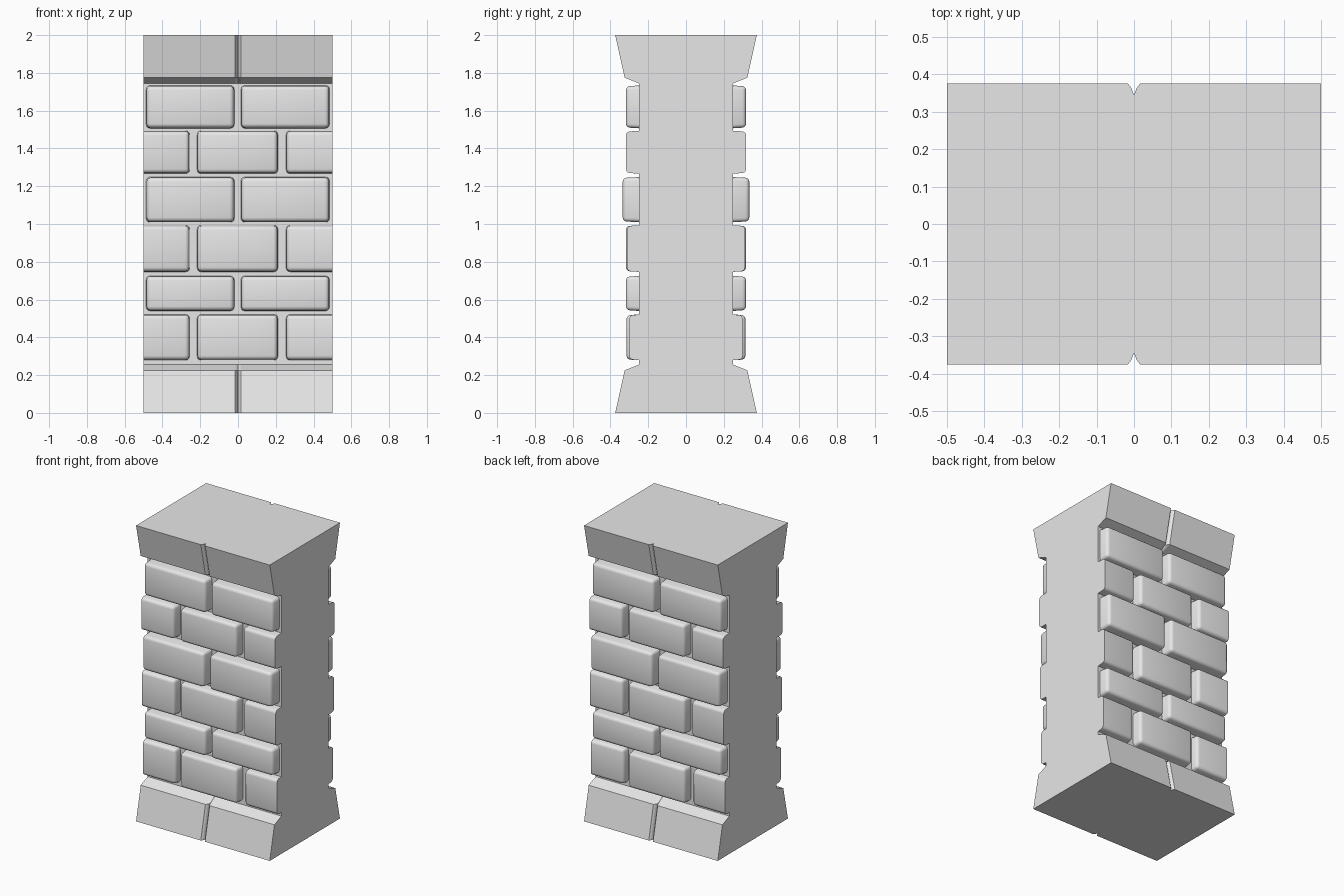
import bpy, bmesh
from math import radians
from mathutils import Matrix, Vector

cube = bpy.data.objects.get("Cube")
if cube:
    bpy.data.objects.remove(cube, do_unlink=True)

stone = bpy.data.materials.new("grey stone")
stone.use_nodes = True
stone.diffuse_color = (0.8, 0.8, 0.8, 1)
stone.node_tree.nodes["Principled BSDF"].inputs["Base Color"].default_value = stone.diffuse_color

HALF = 0.5      # half length of the wall
CORE = 0.25     # half thickness of the core


def finish(bm, name, smooth=False):
    bmesh.ops.recalc_face_normals(bm, faces=bm.faces)
    mesh = bpy.data.meshes.new(name)
    bm.to_mesh(mesh)
    bm.free()
    mesh.materials.append(stone)
    obj = bpy.data.objects.new(name, mesh)
    bpy.context.collection.objects.link(obj)
    if smooth:
        bpy.ops.object.select_all(action="DESELECT")
        obj.select_set(True)
        bpy.context.view_layer.objects.active = obj
        bpy.ops.object.shade_smooth_by_angle(angle=radians(40))
    return obj


# Core with flared base and cap, each split by a shallow groove
def wall_core():
    bm = bmesh.new()
    groove = [(-0.016, 0), (-0.007, 0.012), (0, 0.03), (0.007, 0.012), (0.016, 0)]
    foot = [(0, 0.375), (0.225, 0.325), (0.255, CORE)]
    sections = foot + [(2 - z, y) for z, y in reversed(foot)]
    rings = []
    for z, y in sections:
        depth = 1 if y > CORE else 0
        side = [(-HALF, -y)] + [(x, -y + d * depth) for x, d in groove] + [(HALF, -y)]
        outline = side + [(-x, -v) for x, v in side]
        rings.append([bm.verts.new((x, v, z)) for x, v in outline])
    for low, high in zip(rings, rings[1:]):
        for i in range(len(low)):
            j = (i + 1) % len(low)
            bm.faces.new((low[i], low[j], high[j], high[i]))
    bm.faces.new(rings[0])
    bm.faces.new(rings[-1])
    finish(bm, "wall_core")


# One rounded brick; bricks running past the wall end are cut flush
def brick(name, x0, x1, z0, z1, reach, turn):
    bm = bmesh.new()
    inner = CORE - 0.03
    bmesh.ops.create_cube(bm, size=1)
    for v in bm.verts:
        front = v.co.y < 0
        draft = 0.006 if front else 0
        v.co = Vector((x1 - draft if v.co.x > 0 else x0 + draft,
                       -reach if front else -inner,
                       z1 - draft if v.co.z > 0 else z0 + draft))
    edges = [e for e in bm.edges if any(v.co.y < -inner - 0.01 for v in e.verts)]
    bmesh.ops.bevel(bm, geom=edges, offset=0.02, segments=3, profile=0.5, affect="EDGES")
    for s in (-1, 1):
        cut = bmesh.ops.bisect_plane(bm, geom=bm.verts[:] + bm.edges[:] + bm.faces[:],
                                     plane_co=(s * HALF, 0, 0), plane_no=(s, 0, 0),
                                     clear_outer=True)
        rim = [e for e in cut["geom_cut"] if isinstance(e, bmesh.types.BMEdge)]
        if rim:
            bmesh.ops.holes_fill(bm, edges=rim)
    if turn:
        bmesh.ops.transform(bm, matrix=Matrix.Rotation(radians(180), 4, "Z"), verts=bm.verts)
    finish(bm, name, True)


wall_core()

# Courses from the bottom: low z, high z, reach of the middle, reach of the ends
courses = [
    (0.277, 0.523, 0.315, 0.300),
    (0.538, 0.727, 0.318, 0.318),
    (0.745, 0.995, 0.318, 0.312),
    (1.008, 1.250, 0.335, 0.335),
    (1.265, 1.495, 0.318, 0.318),
    (1.505, 1.735, 0.318, 0.318),
]
for side in ("front", "back"):
    for n, (z0, z1, mid, end) in enumerate(courses):
        if n % 2:
            spans = [(-0.488, -0.018, mid), (0.014, 0.486, mid)]
        else:
            spans = [(-0.6, -0.254, end), (-0.218, 0.213, mid), (0.253, 0.6, end)]
        for k, (x0, x1, reach) in enumerate(spans):
            brick(f"{side}_brick_{n + 1}_{k + 1}", x0, x1, z0, z1, reach, side == "back")
